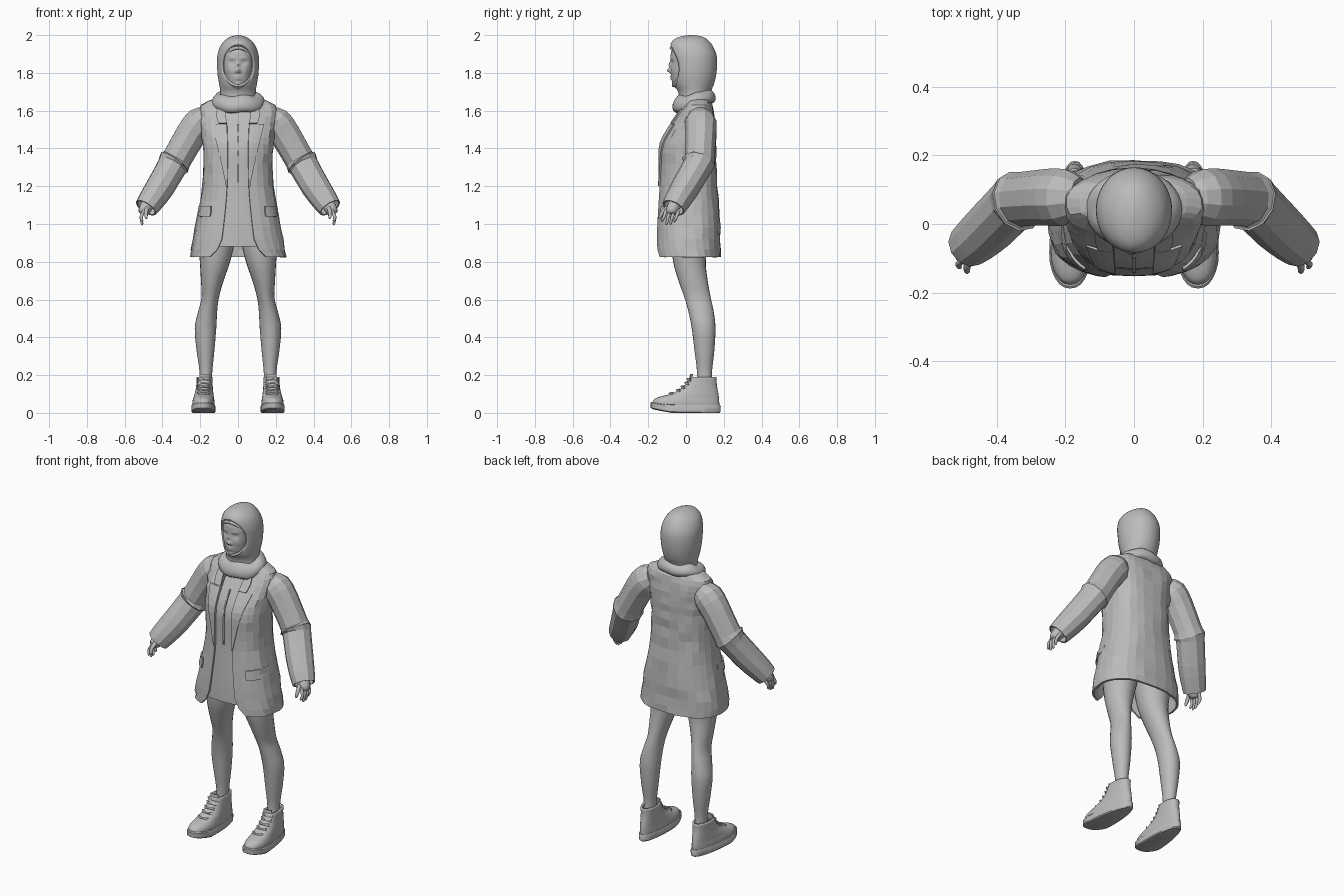
import bpy, bmesh, math, random
from mathutils import Vector

random.seed(4)
if "Cube" in bpy.data.objects:
    bpy.data.objects.remove(bpy.data.objects["Cube"])

grey = bpy.data.materials.new("plain grey")
grey.use_nodes = True
grey.diffuse_color = (0.5, 0.5, 0.5, 1)
grey.node_tree.nodes["Principled BSDF"].inputs["Base Color"].default_value = (0.5, 0.5, 0.5, 1)


def smooth(rows, k):
    """Subdivide a table of rows with a Catmull-Rom spline."""
    out = []
    for i in range(len(rows) - 1):
        p0, p1, p2 = rows[max(i - 1, 0)], rows[i], rows[i + 1]
        p3 = rows[min(i + 2, len(rows) - 1)]
        for s in range(k):
            t = s / k
            out.append([b + t / 2 * (c - a + t * (2*a - 5*b + 4*c - d + t * (3*(b - c) + d - a)))
                        for a, b, c, d in zip(p0, p1, p2, p3)])
    return out + [list(rows[-1])]


def ring(z, w, yf, yb, n=24, e=1.0, cx=0.0, gap=None):
    """Horizontal rounded ring starting at the front; gap leaves a front opening."""
    a0 = 0 if gap is None else math.asin(min(gap / w, 1) ** (1 / e))
    pts = []
    for i in range(n):
        a = a0 + (2 * math.pi - 2 * a0) * i / (n if gap is None else n - 1)
        s, c = math.sin(a), math.cos(a)
        pts.append(Vector((cx + w * math.copysign(abs(s) ** e, s),
                           (yf + yb) / 2 - (yb - yf) / 2 * math.copysign(abs(c) ** e, c), z)))
    return pts


def loft(name, rings, closed=True, caps=(False, False), shade=None, mirror=False,
         thick=0, fix=False):
    bm = bmesh.new()
    vs = [[bm.verts.new(p) for p in r] for r in rings]
    n = len(vs[0])
    for a, b in zip(vs, vs[1:]):
        for i in range(n if closed else n - 1):
            j = (i + 1) % n
            bm.faces.new((a[i], a[j], b[j], b[i]))
    if caps[0]:
        bm.faces.new(vs[0][::-1])
    if caps[1]:
        bm.faces.new(vs[-1])
    bmesh.ops.remove_doubles(bm, verts=bm.verts, dist=1e-5)
    if fix:
        bmesh.ops.recalc_face_normals(bm, faces=bm.faces)
    me = bpy.data.meshes.new(name)
    bm.to_mesh(me)
    bm.free()
    ob = bpy.data.objects.new(name, me)
    bpy.context.collection.objects.link(ob)
    me.materials.append(grey)
    if mirror:
        ob.modifiers.new("mirror", "MIRROR")
    if thick:
        m = ob.modifiers.new("thickness", "SOLIDIFY")
        m.thickness, m.offset = thick, -1
    if shade:
        bpy.ops.object.select_all(action="DESELECT")
        ob.select_set(True)
        bpy.context.view_layer.objects.active = ob
        bpy.ops.object.shade_smooth_by_angle(angle=math.radians(shade))
    return ob


def tube(name, path, n=10, k=3, loop=False, **kw):
    """Tube through (x, y, z, radius) points."""
    pts = smooth(path, k)
    rings = []
    for i, p in enumerate(pts):
        d = Vector(pts[min(i + 1, len(pts) - 1)][:3]) - Vector(pts[max(i - 1, 0)][:3])
        side = d.cross(Vector((0.3, 1, 0.1))).normalized()
        up = side.cross(d).normalized()
        rings.append([Vector(p[:3]) + p[3] * (side * math.cos(a) + up * math.sin(a))
                      for a in (2 * math.pi * j / n for j in range(n))])
    kw.setdefault("caps", (True, True))
    return loft(name, rings, fix=True, **kw)


# Coat body profile: z, half width, front y, back y
BODY = [(0.825, .255, -.16, .185), (0.92, .243, -.16, .183), (1.05, .215, -.153, .178),
        (1.2, .188, -.143, .166), (1.32, .185, -.14, .16), (1.42, .188, -.138, .16),
        (1.5, .198, -.098, .158), (1.57, .205, -.052, .152), (1.63, .198, -.012, .138),
        (1.665, .12, .0, .12)]
BODY_FINE = smooth(BODY, 2)
E = 0.8


def body_at(z):
    for a, b in zip(BODY_FINE, BODY_FINE[1:]):
        if z <= b[0]:
            t = (z - a[0]) / (b[0] - a[0])
            return [p + t * (q - p) for p, q in zip(a, b)]
    return BODY_FINE[-1]


def front_y(x, z, lift):
    _, w, yf, yb = body_at(z)
    c = max(0, 1 - min(abs(x) / w, 1) ** (2 / E)) ** (E / 2)
    return (yf + yb) / 2 - (yb - yf) / 2 * c - lift


def coat_gap(z):
    corner = 0.065 * max(0, (0.93 - z) / 0.105) ** 2
    return 0.058 + 0.03 * max(0, (1.2 - z) / 0.3) ** 1.3 * (z > 0.9) + 0.027 * (z <= 0.9) + corner


def plate(name, rows, lift, mirror=True, cols=3, thick=0.008):
    """Thin plate lying on the coat front; rows are (z, x from, x to)."""
    rings = []
    for z, x0, x1 in smooth(rows, 3):
        xs = [x0 + (x1 - x0) * i / cols for i in range(cols + 1)]
        rings.append([Vector((x, front_y(x, z, lift), z)) for x in xs])
    return loft(name, rings, closed=False, mirror=mirror, thick=thick)


# Coat shell, with gently creased cloth and an open front
coat = []
for z, w, yf, yb in BODY_FINE:
    r = ring(z, w, yf, yb, 25, E, gap=coat_gap(z))
    for p in r[2:-2]:
        p += Vector((random.uniform(-1, 1), random.uniform(-1, 1), 0)) * 0.004
    coat.append(r)
loft("coat_body", coat, closed=False, thick=0.012)

# Long shirt under the coat
shirt = []
for z in [0.88 + 0.06 * i for i in range(13)] + [1.65]:
    _, w, yf, yb = body_at(z)
    shirt.append(ring(z, w - .014, yf + .008, yb - .014, 28, E))
loft("shirt", shirt, shade=40)
plate("shirt_placket", [(1.22, -.004, .004), (1.38, -.004, .004), (1.53, -.004, .004)], 0.0, False, 2)

# Lapels, pocket flaps
plate("lapel_lower", [(1.2, .058, .064), (1.32, .055, .088), (1.43, .055, .115),
                      (1.53, .06, .14)], .008)
plate("lapel_upper", [(1.535, .06, .105), (1.58, .065, .115), (1.63, .07, .105)], .01)
plate("pocket_flap", [(1.04, .15, .205), (1.065, .145, .212), (1.095, .145, .208)], .014, cols=5)

# Sleeves with a fold at the elbow and an open cuff
tube("sleeves", [(.16, .075, 1.565, .06), (.2, .077, 1.54, .084), (.25, .078, 1.475, .083),
                 (.325, .072, 1.345, .08), (.338, .066, 1.325, .09), (.35, .06, 1.305, .08),
                 (.41, .0, 1.2, .077), (.46, -.045, 1.125, .07), (.487, -.067, 1.085, .063)],
     n=11, k=2, mirror=True, caps=(True, False), thick=0.008)

# Hands
tube("palms", [(.45, -.035, 1.14, .03), (.48, -.06, 1.1, .036), (.5, -.08, 1.065, .03),
               (.503, -.083, 1.055, .015)], mirror=True, shade=60)
for i, tip in enumerate((1.012, .995, .996, 1.01)):
    y = -.112 + .022 * i
    tube("finger_%d" % (i + 1), [(.495, y + .008, 1.075, .01), (.512, y - .004, 1.04, .009),
                                 (.508, y - .013, tip + .008, .007), (.505, y - .015, tip, .003)],
         n=8, mirror=True, shade=60)
tube("thumbs", [(.48, -.1, 1.085, .012), (.487, -.125, 1.062, .011), (.486, -.138, 1.035, .008),
                (.485, -.14, 1.027, .003)], n=8, mirror=True, shade=60)

# Legs: z, centre x, half width, front y, back y
LEG = [(.14, .172, .033, .055, .14), (.22, .17, .034, .058, .138), (.33, .172, .047, .045, .15),
       (.45, .172, .057, .03, .156), (.54, .16, .05, .012, .146), (.61, .147, .046, -.008, .131),
       (.7, .136, .06, -.04, .115), (.8, .122, .08, -.068, .105), (.92, .112, .098, -.08, .12),
       (1.02, .1, .095, -.07, .12)]
loft("legs", [ring(z, w, f, b, 24, cx=c) for z, c, w, f, b in smooth(LEG, 4)],
     caps=(True, True), shade=60, mirror=True)


# Shoes: rings widen toward the toe, and the toe springs up a little
def shoe_ring(z, w, yf, yb, e=0.85):
    r = ring(z, w, yf, yb, 32, e)
    for p in r:
        t = min(max((.18 - p.y) / .3, 0), 1)
        p.x = p.x * (.66 + .34 * t) + .172 + .014 * t
        p.z += .02 * max(0, (-.08 - p.y) / .1) * max(0, 1 - z / .2)
    return r


loft("shoe_soles", [shoe_ring(*r) for r in ((0, .064, -.175, .176), (.006, .07, -.187, .183),
                                            (.036, .07, -.188, .184), (.042, .066, -.182, .18))],
     caps=(True, True), shade=35, mirror=True)
UPPER = [(.038, .065, -.178, .176), (.06, .065, -.168, .176), (.078, .062, -.14, .175),
         (.097, .06, -.09, .172), (.12, .057, -.04, .168), (.15, .055, -.005, .163),
         (.19, .055, .018, .162)]
uppers = smooth(UPPER, 3)
loft("shoe_uppers", [shoe_ring(*r) for r in uppers], shade=50, mirror=True, thick=.01)
loft("shoe_tongues", [[Vector((.178 + s * .026, y + abs(s) * .01, z)) for s in (-1, -.4, .4, 1)]
                      for y, z in ((.0, .15), (.014, .18), (.018, .207))],
     closed=False, mirror=True, thick=.01)
for i, (z, y) in enumerate(((.1, -.082), (.118, -.043), (.136, -.02), (.156, .0), (.176, .013))):
    for s in (-1, 1):
        tube("lace_%d_%s" % (i, "in" if s < 0 else "out"),
             [(.182 - s * .034, y + .012, z - .006, .004), (.182, y - .006, z + .004, .004),
              (.182 + s * .034, y + .012, z + .006, .004)], n=6, k=2, mirror=True, shade=60)

# Face: base rings shaped by soft bumps (x, z, x spread, z spread, amount)
FACE = [(1.69, .03, -.02, .06), (1.715, .042, -.05, .06), (1.735, .053, -.066, .06),
        (1.77, .066, -.077, .06), (1.82, .076, -.08, .06), (1.87, .078, -.081, .06),
        (1.91, .076, -.079, .06), (1.95, .06, -.06, .05)]
BUMPS = [(0, 1.812, .010, .011, .021), (0, 1.84, .008, .02, .011), (.012, 1.807, .006, .007, .007),
         (.031, 1.855, .016, .011, -.011), (.031, 1.855, .010, .006, .006),
         (.03, 1.878, .02, .006, .003), (0, 1.781, .018, .0045, .007), (0, 1.768, .014, .005, .007),
         (0, 1.738, .016, .012, .007), (.042, 1.815, .016, .02, .004)]
face = [ring(z, w, f, b, 64, .95) for z, w, f, b in smooth(FACE, 9)]
for r in face:
    for p in r:
        if p.y < 0:
            p.y -= sum(a * math.exp(-((abs(p.x) - x) / sx) ** 2 - ((p.z - z) / sz) ** 2)
                       for x, z, sx, sz, a in BUMPS)
loft("face", face, caps=(True, True), shade=80)

# Head covering with an oval face opening
HOOD = [(1.61, .12, -.045, .14), (1.66, .098, -.038, .13), (1.70, .094, -.042, .132),
        (1.74, .1, -.062, .148), (1.79, .108, -.074, .16), (1.85, .111, -.083, .165),
        (1.9, .108, -.088, .16), (1.945, .092, -.085, .14), (1.975, .066, -.066, .115),
        (1.992, .037, -.03, .085), (2.0, .006, .015, .04)]


def face_gap(z):
    return .084 * math.sqrt(max(0, 1 - ((z - 1.838) / .112) ** 2))


hood = [ring(z, w, f, b, 41, gap=face_gap(z)) for z, w, f, b in smooth(HOOD, 6)]
loft("head_covering", hood, closed=False, caps=(False, True), shade=60, thick=.01)

# Under-cap band framing the face
band = []
for i in range(41):
    a = 2 * math.pi * i / 40
    x, z = .077 * math.sin(a), 1.833 + .1 * math.cos(a)
    y = -.078 + .055 * (x / .077) ** 2 + .012 * max(0, -math.cos(a))
    band.append((x, y, z, .009))
tube("face_band", band, n=8, k=1, shade=60)

# Draped cowl around the neck, lower at the front
cowl = []
for i in range(33):
    a = 2 * math.pi * i / 32
    s, c = math.sin(a), math.cos(a)
    mid = Vector((.104 * s, .043 - .078 * c, 1.655 - .022 * c + .004 * math.sin(5 * a)))
    cowl.append([mid + Vector((s, -c, 0)) * .036 * math.cos(b)
                 + Vector((-s * .25, c * .25, 1)) * (.036 + .012 * max(c, 0)) * math.sin(b)
                 * (1 + .1 * math.sin(3 * a + b)) for b in (2 * math.pi * j / 14 for j in range(14))])
loft("neck_cowl", cowl, shade=60, fix=True)
